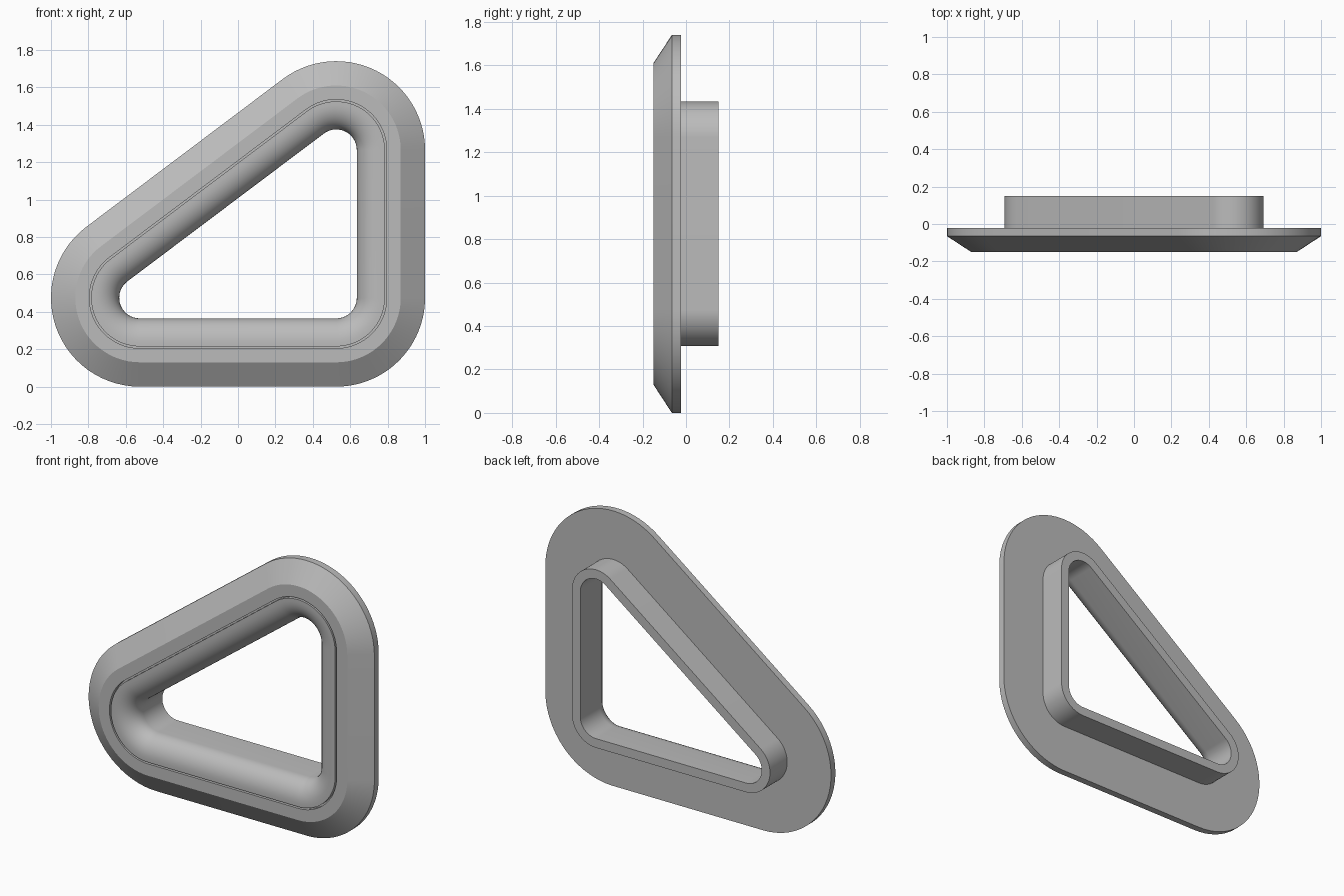
import bpy
import bmesh
from math import atan2, cos, sin, pi, radians
from mathutils import Vector

if "Cube" in bpy.data.objects:
    bpy.data.objects.remove(bpy.data.objects["Cube"], do_unlink=True)

grey = bpy.data.materials.new("plain grey")
grey.use_nodes = True
grey.diffuse_color = (0.5, 0.5, 0.5, 1)
grey.node_tree.nodes["Principled BSDF"].inputs["Base Color"].default_value = (0.5, 0.5, 0.5, 1)

# Corner centres of the rounded triangle in x, z, counter-clockwise
CORNERS = [Vector((-0.525, 0.475)), Vector((0.525, 0.475)), Vector((0.525, 1.265))]
STEPS = 28


def outline():
    """Corner centre and outward direction for each step round the triangle."""
    path = []
    for i, c in enumerate(CORNERS):
        before = c - CORNERS[i - 1]
        after = CORNERS[(i + 1) % 3] - c
        start = atan2(before.y, before.x) - pi / 2
        turn = (atan2(after.y, after.x) - pi / 2 - start) % (2 * pi)
        for k in range(STEPS + 1):
            a = start + turn * k / STEPS
            path.append((c, Vector((cos(a), sin(a)))))
    return path


def sweep(name, profile):
    """Carry a closed profile of (offset, y) points round the triangle."""
    bm = bmesh.new()
    rings = []
    for c, d in outline():
        ring = []
        for r, y in profile:
            p = c + d * r
            ring.append(bm.verts.new((p.x, y, p.y)))
        rings.append(ring)
    n = len(profile)
    for i, ring in enumerate(rings):
        nxt = rings[(i + 1) % len(rings)]
        for j in range(n):
            k = (j + 1) % n
            bm.faces.new((ring[j], nxt[j], nxt[k], ring[k]))
    bmesh.ops.recalc_face_normals(bm, faces=bm.faces)
    mesh = bpy.data.meshes.new(name)
    bm.to_mesh(mesh)
    bm.free()
    mesh.materials.append(grey)
    obj = bpy.data.objects.new(name, mesh)
    bpy.context.collection.objects.link(obj)
    bpy.ops.object.select_all(action='DESELECT')
    obj.select_set(True)
    bpy.context.view_layer.objects.active = obj
    bpy.ops.object.shade_smooth_by_angle(angle=radians(30))
    return obj


BACK, FRONT = -0.022, -0.15

# Bevelled outer trim with a stepped seat for the liner
sweep("outer_trim", [(0.475, BACK), (0.475, -0.065), (0.345, FRONT), (0.27, FRONT),
                     (0.27, -0.125), (0.168, -0.125), (0.168, BACK)])

# Liner: flange with a rounded lip running into the rear tube
WIDTH, DEPTH, LIP = 0.13, 0.11, 10
lip = [(0.11 + WIDTH * (1 - sin(t)), FRONT + DEPTH * (1 - cos(t)))
       for t in (pi / 2 * k / LIP for k in range(LIP + 1))]
sweep("inner_liner", [(0.26, -0.125), (0.26, FRONT)] + lip +
      [(0.11, 0.15), (0.168, 0.15), (0.168, -0.125)])
